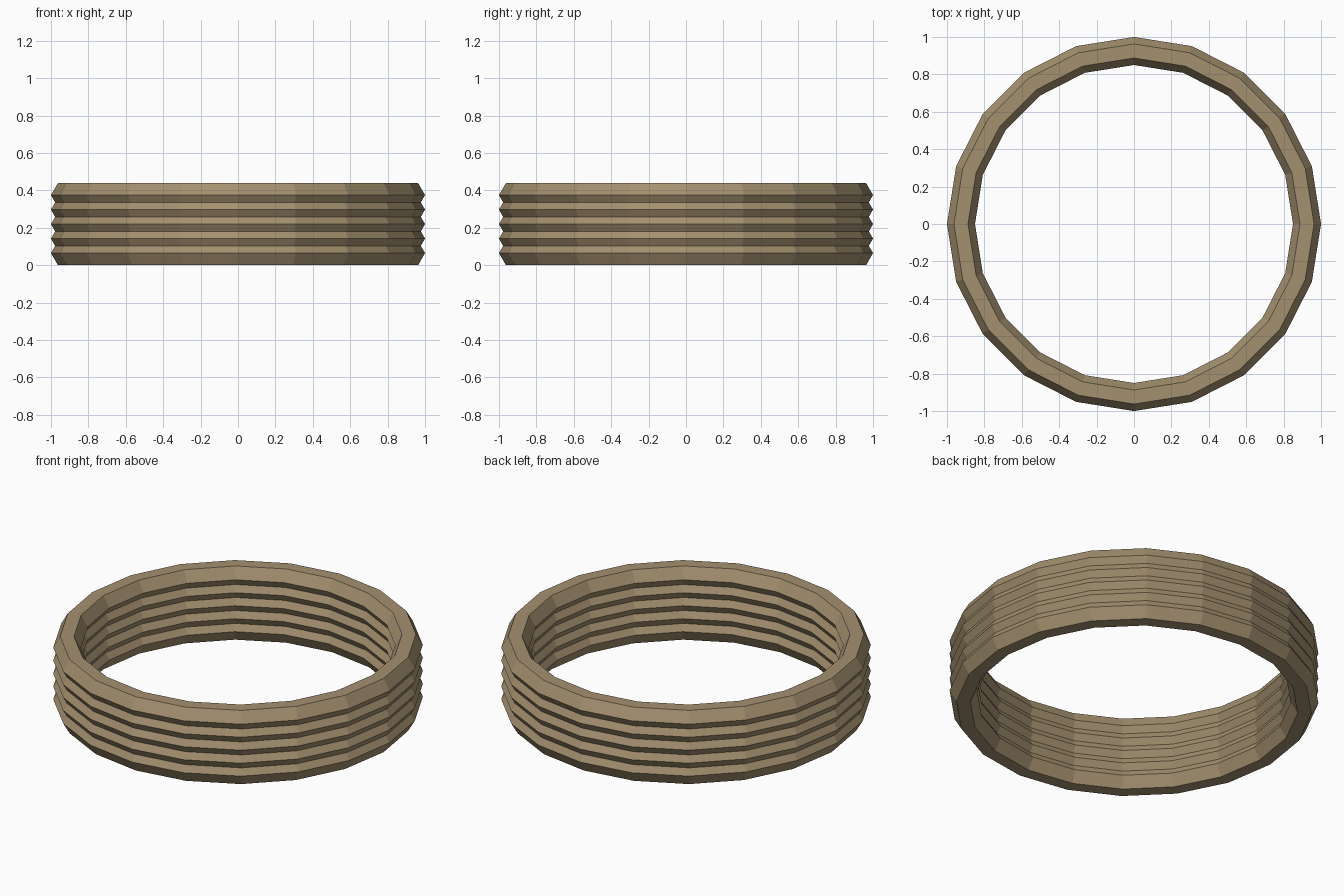
import bpy
import math

if "Cube" in bpy.data.objects:
    bpy.data.objects.remove(bpy.data.objects["Cube"])

SEGMENTS = 20      # sides around each ring
SIDES = 6          # hexagonal cross-section
MAJOR, MINOR = 0.925, 0.075
COUNT, PITCH = 5, 0.0775

mat = bpy.data.materials.new("tan")
mat.diffuse_color = (0.37, 0.28, 0.16, 1)
mat.use_nodes = True
mat.node_tree.nodes["Principled BSDF"].inputs["Base Color"].default_value = mat.diffuse_color

# Stack of overlapping low-poly hexagonal rings
base = MINOR * math.sin(math.radians(60))
for i in range(COUNT):
    bpy.ops.mesh.primitive_torus_add(
        major_segments=SEGMENTS, minor_segments=SIDES,
        major_radius=MAJOR, minor_radius=MINOR,
        location=(0, 0, base + i * PITCH))
    ring = bpy.context.object
    ring.name = f"coil_ring_{i + 1}"
    ring.data.materials.append(mat)
    bpy.ops.object.shade_flat()
